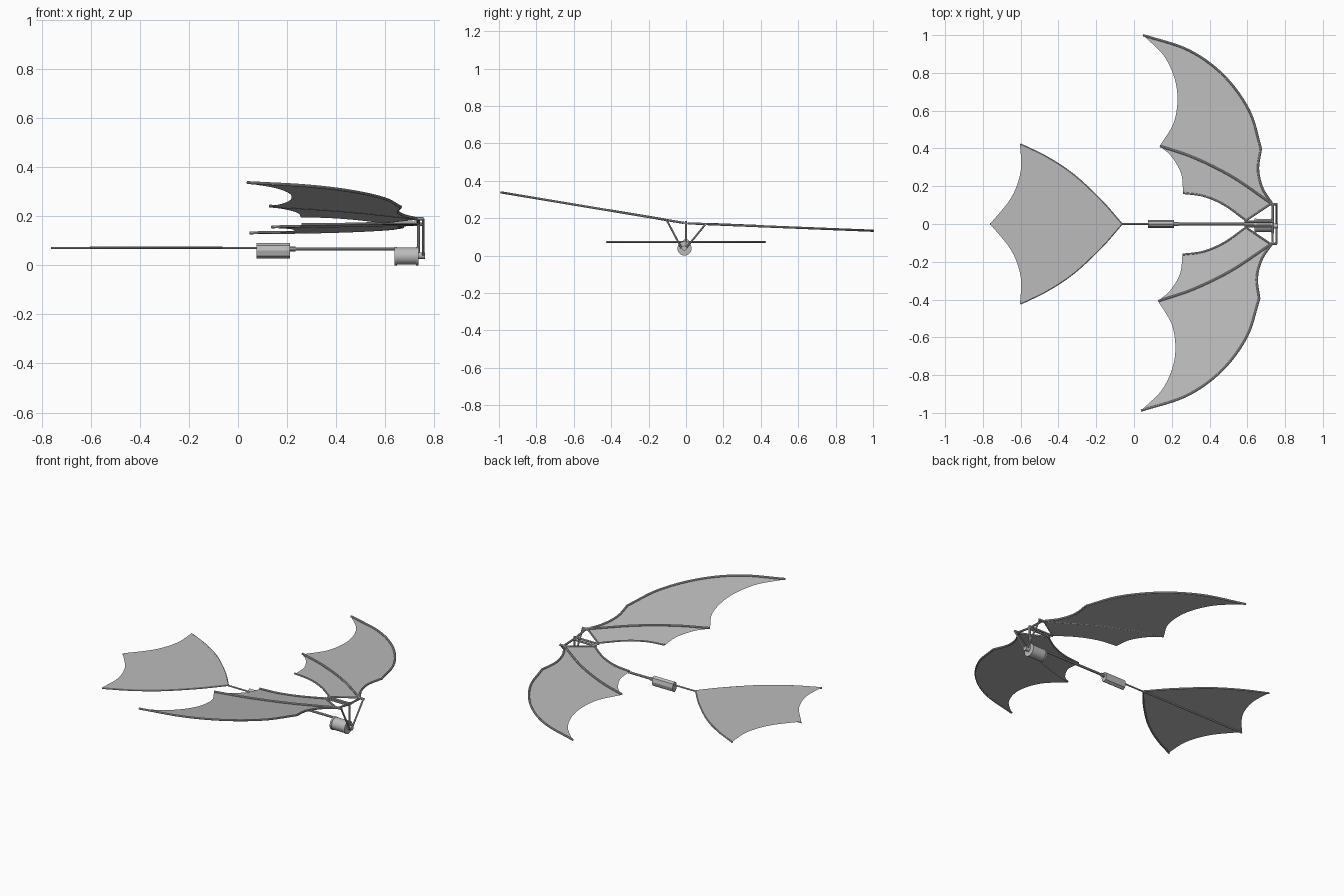
import bpy, bmesh, math
from mathutils import Vector

cube = bpy.data.objects.get("Cube")
if cube:
    bpy.data.objects.remove(cube, do_unlink=True)

grey = bpy.data.materials.new("plain_grey")
grey.use_nodes = True
COLOUR = (0.5, 0.5, 0.5, 1)
grey.diffuse_color = COLOUR
grey.node_tree.nodes["Principled BSDF"].inputs["Base Color"].default_value = COLOUR


def finish(obj, name, smooth=True):
    obj.name = name
    obj.data.materials.clear()
    obj.data.materials.append(grey)
    bpy.ops.object.select_all(action="DESELECT")
    obj.select_set(True)
    bpy.context.view_layer.objects.active = obj
    if smooth:
        bpy.ops.object.shade_smooth_by_angle(angle=math.radians(40))
    return obj


def spline(points, steps=10):
    """Smooth path through a few 2D points."""
    p = [Vector(q) for q in points]
    p = [2 * p[0] - p[1]] + p + [2 * p[-1] - p[-2]]
    out = []
    for a, b, c, d in zip(p, p[1:], p[2:], p[3:]):
        for i in range(steps):
            t = i / steps
            out.append(0.5 * (2 * b + (c - a) * t + (2 * a - 5 * b + 4 * c - d) * t * t
                              + (3 * b - a - 3 * c + d) * t ** 3))
    return out + [p[-2]]


def rod(name, path, radius=0.005):
    data = bpy.data.curves.new(name, "CURVE")
    data.dimensions = "3D"
    data.bevel_depth, data.bevel_resolution = radius, 2
    data.use_fill_caps = True
    line = data.splines.new("POLY")
    line.points.add(len(path) - 1)
    for point, co in zip(line.points, path):
        point.co = (*co, 1)
    obj = bpy.data.objects.new(name, data)
    bpy.context.collection.objects.link(obj)
    finish(obj, name, False)
    bpy.ops.object.convert(target="MESH")
    return finish(bpy.context.object, name)


def membrane(name, outline):
    bm = bmesh.new()
    face = bm.faces.new([bm.verts.new(co) for co in outline])
    face.normal_update()
    if face.normal.z < 0:
        face.normal_flip()
    bmesh.ops.triangulate(bm, faces=bm.faces[:])
    data = bpy.data.meshes.new(name)
    bm.to_mesh(data)
    bm.free()
    obj = bpy.data.objects.new(name, data)
    bpy.context.collection.objects.link(obj)
    return finish(obj, name, False)


def drum(name, x0, x1, y, z, radius, sides=24, squash=1):
    bpy.ops.mesh.primitive_cylinder_add(vertices=sides, radius=radius, depth=x1 - x0,
                                        location=((x0 + x1) / 2, y, z),
                                        rotation=(0, math.pi / 2, 0))
    obj = bpy.context.object
    obj.scale.y = squash
    return finish(obj, name)


# Wing outline, as curves in plan
shoulder = spline([(0.73, 0.11), (0.68, 0.19), (0.657, 0.29), (0.672, 0.4)])
leading = spline([(0.672, 0.4), (0.61, 0.6), (0.476, 0.785), (0.29, 0.92), (0.048, 1.0)])
outer_scallop = spline([(0.048, 1.0), (0.165, 0.88), (0.226, 0.72), (0.215, 0.55), (0.137, 0.413)])
inner_scallop = spline([(0.137, 0.413), (0.2, 0.355), (0.25, 0.265), (0.26, 0.164)])
inner_edge = spline([(0.26, 0.164), (0.37, 0.148), (0.48, 0.1), (0.593, 0.018)])
middle_rib = spline([(0.137, 0.413), (0.32, 0.35), (0.52, 0.25), (0.725, 0.11)])
HINGE_Z = 0.17

for side, sign, slope, shear in (("back", 1, -0.04, 0), ("front", -1, 0.165, -0.011)):
    def place(path, lift=0):
        reach = 1.0 if sign > 0 else 0.988
        return [(x + shear * min(1, y * 2), sign * y * reach, HINGE_Z + slope * y + lift)
                for x, y in path]

    membrane(side + "_wing_membrane",
             place(shoulder + leading[1:] + outer_scallop[1:] + inner_scallop[1:] + inner_edge[1:]))
    rod(side + "_wing_leading_spar", place(shoulder + leading[1:], 0.003), 0.006)
    rod(side + "_wing_middle_rib", place(middle_rib, 0.004), 0.006)
    rod(side + "_wing_inner_rib", place(inner_edge, 0.004))
    # Hinge and drive linkage at the wing root
    rod(side + "_wing_root_brace", place([(0.593, 0.018), (0.73, 0.11)], 0.003))
    rod(side + "_wing_root_arm", place([(0.735, 0.012), (0.735, 0.11)], 0.003), 0.006)
    rod(side + "_wing_hinge", place([(0.585, 0.012), (0.74, 0.012)], 0.002), 0.006)
    pin = place([(0.72, 0.105), (0.76, 0.105)], 0.003)
    rod(side + "_wing_pin", pin, 0.007)
    rod(side + "_push_rod", [(0.755, *pin[1][1:]), (0.755, -0.012 + sign * 0.012, 0.04)])

# Fuselage
rod("mast", [(0.737, 0, 0.04), (0.737, 0, 0.185)], 0.006)
rod("front_boom", [(0.2, 0, 0.067), (0.737, 0, 0.067)], 0.007)
rod("tail_boom", [(-0.762, 0, 0.071), (0.08, 0, 0.071)], 0.0045)
drum("drive_motor", 0.645, 0.73, -0.008, 0.038, 0.035)
for x in (0.638, 0.726):
    drum("motor_flange", x, x + 0.01, -0.008, 0.038, 0.038)
drum("crank", 0.73, 0.762, -0.01, 0.04, 0.013, 12)
drum("battery_pack", 0.075, 0.212, 0, 0.06, 0.031, 8, 0.65)
drum("battery_plug", 0.21, 0.235, 0, 0.067, 0.01, 8)

# Tail fan
tail_side = spline([(-0.065, 0), (-0.175, 0.125), (-0.32, 0.26), (-0.46, 0.353), (-0.603, 0.423)])
tail_scallop = spline([(-0.603, 0.423), (-0.6, 0.28), (-0.65, 0.14), (-0.762, 0)])
half = tail_side + tail_scallop[1:]
mirrored = [Vector((x, -y)) for x, y in reversed(half[1:-1])]
membrane("tail_membrane", [(x, y, 0.0765) for x, y in half + mirrored])
for side, sign in (("back", 1), ("front", -1)):
    rod(side + "_tail_spar", [(x, sign * y, 0.073) for x, y in tail_side])
